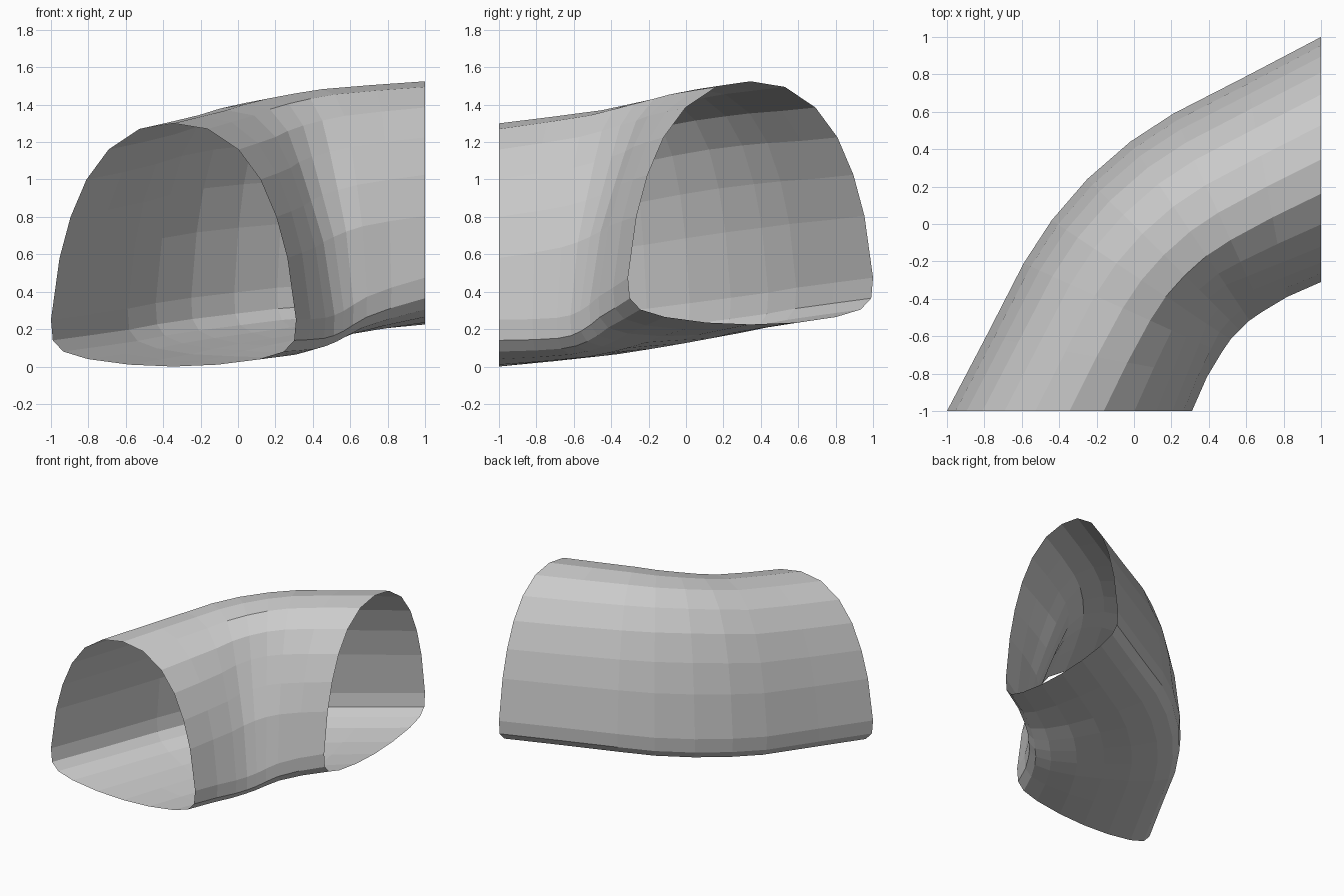
import bpy
import bmesh
import math

cube = bpy.data.objects.get("Cube")
if cube:
    bpy.data.objects.remove(cube, do_unlink=True)

# Stone colour
stone = bpy.data.materials.new("grey_stone")
stone.use_nodes = True
colour = (0.6, 0.6, 0.6, 1)
stone.diffuse_color = colour
stone.node_tree.nodes["Principled BSDF"].inputs["Base Color"].default_value = colour

# Half of the arch section: offset from the middle as a share of the half width, height
half = [(0, 0), (.36, .01), (.70, .04), (.90, .08), (.985, .14), (1, .25),
        (.93, .58), (.84, .80), (.71, 1.0), (.53, 1.16), (.28, 1.27), (0, 1.30)]
section = half + [(-s, z) for s, z in half[-2:0:-1]]


def mirrored(points):
    """Continue a plan edge across the diagonal of the bend."""
    return points + [(-y, -x) for x, y in points[-2::-1]]


def bent_section(s, z, t):
    """Deform a section point towards the middle of the bend."""
    swell = math.sin(math.pi * t)
    bend = swell ** 2
    u = z / 1.3
    if s > 0:
        # inner wall leans back below a full shoulder, its foot drops
        lean = .19 * bend * math.sin(math.pi * u ** 2.5)
        drop = .065 * s if z < .3 else 0
        return s * (1 - lean), z + swell * (.025 * u ** 4 - drop)
    # outer shoulder is slightly fuller
    return s, z + u * u * (.02 * swell + .12 * bend * s * s)


# Plan edges of the bend
outer = mirrored([(-1, -1), (-.79, -.6), (-.59, -.21), (-.44, .02), (-.25, .24)])
inner = mirrored([(.31, -1), (.39, -.82), (.47, -.69), (.52, -.62), (.57, -.57)])
last = len(outer) - 1

# Tunnel shell, open at both ends and rising along the bend
bm = bmesh.new()
rings = []
for i, (a, b) in enumerate(zip(outer, inner)):
    t = i / last
    ring = []
    for point in section:
        s, z = bent_section(*point, t)
        f = .5 + s / 2
        ring.append(bm.verts.new((a[0] + (b[0] - a[0]) * f,
                                  a[1] + (b[1] - a[1]) * f, z + .225 * t)))
    rings.append(ring)

n = len(section)
for r, q in zip(rings, rings[1:]):
    for k in range(n):
        m = (k + 1) % n
        bm.faces.new((r[k], r[m], q[m], q[k]))
bmesh.ops.recalc_face_normals(bm, faces=bm.faces)

mesh = bpy.data.meshes.new("tunnel_bend")
bm.to_mesh(mesh)
bm.free()
mesh.materials.append(stone)
tunnel = bpy.data.objects.new("tunnel_bend", mesh)
bpy.context.scene.collection.objects.link(tunnel)
